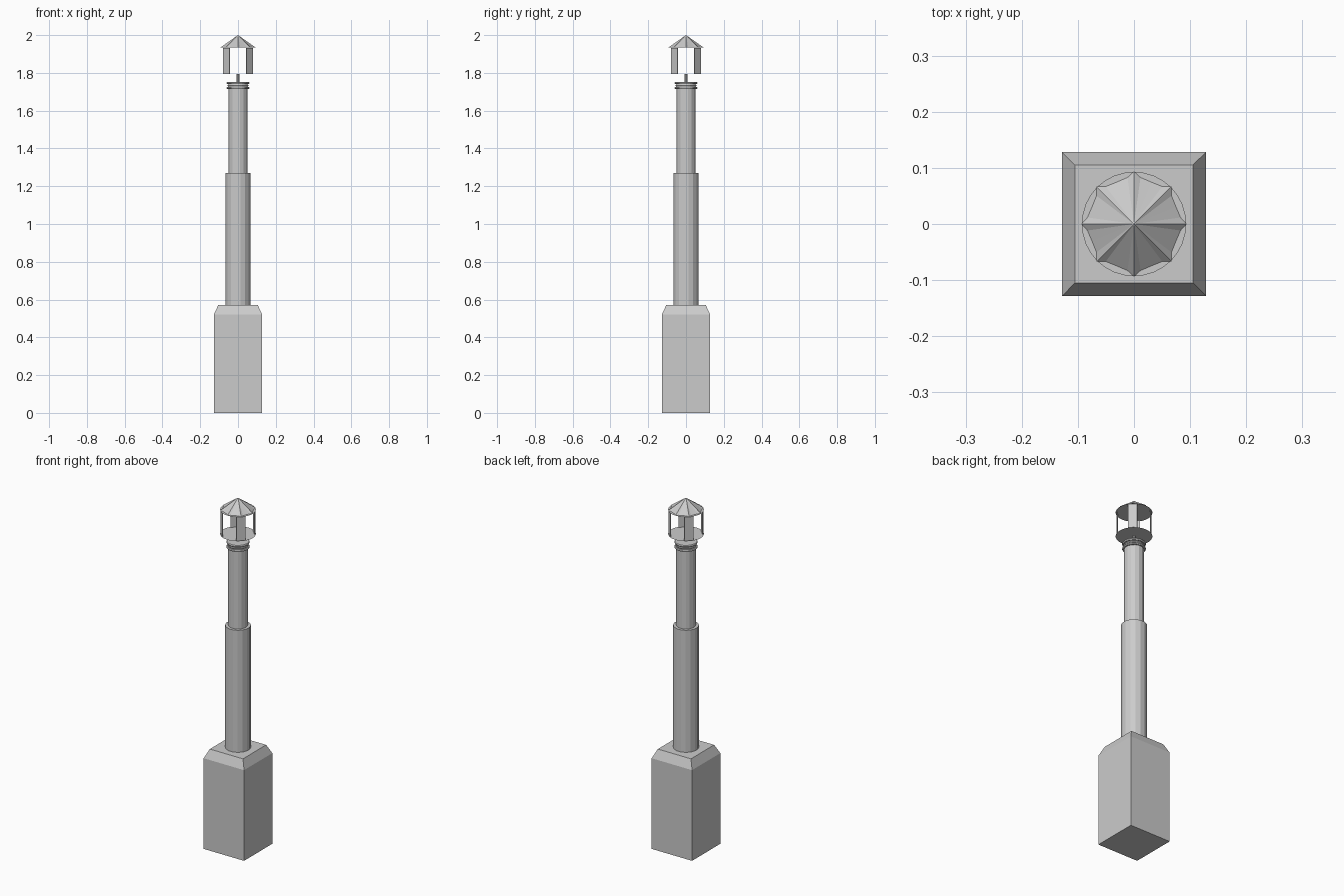
import bpy, bmesh
from math import sin, cos, pi, radians

if "Cube" in bpy.data.objects:
    bpy.data.objects.remove(bpy.data.objects["Cube"])


def finish(name, bm, smooth=False):
    bmesh.ops.recalc_face_normals(bm, faces=bm.faces)
    me = bpy.data.meshes.new(name)
    bm.to_mesh(me)
    bm.free()
    for p in me.polygons:
        p.use_smooth = False
    ob = bpy.data.objects.new(name, me)
    bpy.context.collection.objects.link(ob)
    return ob


def loft(name, sections):
    # Stack of (outline, z) sections, capped at both ends
    bm = bmesh.new()
    rings = [[bm.verts.new((x, y, z)) for x, y in pts] for pts, z in sections]
    n = len(rings[0])
    for a, b in zip(rings, rings[1:]):
        for i in range(n):
            j = (i + 1) % n
            bm.faces.new((a[i], a[j], b[j], b[i]))
    bm.faces.new(rings[0][::-1])
    bm.faces.new(rings[-1])
    return finish(name, bm)


def ngon(r, n, offset=0.0):
    return [(r * cos(2 * pi * i / n + offset), r * sin(2 * pi * i / n + offset))
            for i in range(n)]


def square(h):
    return [(-h, -h), (h, -h), (h, h), (-h, h)]


def scallop(tip, scale=1.0):
    # Eight pointed outline with shallow concave valleys
    prof = [(0, 1.0), (8, 0.89), (22.5, 0.86), (37, 0.89)]
    return [(tip * scale * k * cos(radians(45 * i + a)),
             tip * scale * k * sin(radians(45 * i + a)))
            for i in range(8) for a, k in prof]


def disc(name, r, z):
    bm = bmesh.new()
    bm.faces.new([bm.verts.new((x, y, z)) for x, y in ngon(r, 32)])
    return finish(name, bm)


# Pedestal with sloped shoulder
loft("base", [(square(0.128), 0), (square(0.128), 0.52), (square(0.105), 0.57)])

# Two-stage column
loft("lower_column", [(ngon(0.067, 16, pi / 16), 0.57), (ngon(0.067, 16, pi / 16), 1.27)])
loft("upper_column", [(ngon(0.051, 16, pi / 16), 1.27), (ngon(0.051, 16, pi / 16), 1.75)])

# Collar rings
for i, (r, z, h) in enumerate([(0.061, 1.715, 0.01), (0.056, 1.729, 0.009), (0.061, 1.741, 0.012)]):
    loft(f"collar_ring_{i}", [(ngon(r * 0.95, 16), z), (ngon(r, 16), z + h / 2), (ngon(r * 0.95, 16), z + h)])

# Stem carrying the lantern
loft("stem", [(ngon(0.008, 8), 1.75), (ngon(0.008, 8), 1.793)])

# Lantern floor and ceiling plates
disc("lantern_floor", 0.093, 1.793)
disc("lantern_ceiling", 0.093, 1.932)

# Four diagonal lantern posts
for k in range(4):
    a = pi / 4 + k * pi / 2
    outline = [(r * cos(a) - t * sin(a), r * sin(a) + t * cos(a))
               for r, t in ((0.083, -0.024), (0.087, -0.024), (0.087, 0.024), (0.083, 0.024))]
    loft(f"lantern_post_{k}", [(outline, 1.793), (outline, 1.932)])

# Fluted pointed roof
bm = bmesh.new()
rim = [bm.verts.new((x, y, 1.934)) for x, y in scallop(0.094)]
apex = bm.verts.new((0, 0, 2.0))
for i in range(len(rim)):
    bm.faces.new((rim[i], rim[(i + 1) % len(rim)], apex))
bm.faces.new(rim[::-1])
finish("roof", bm)
